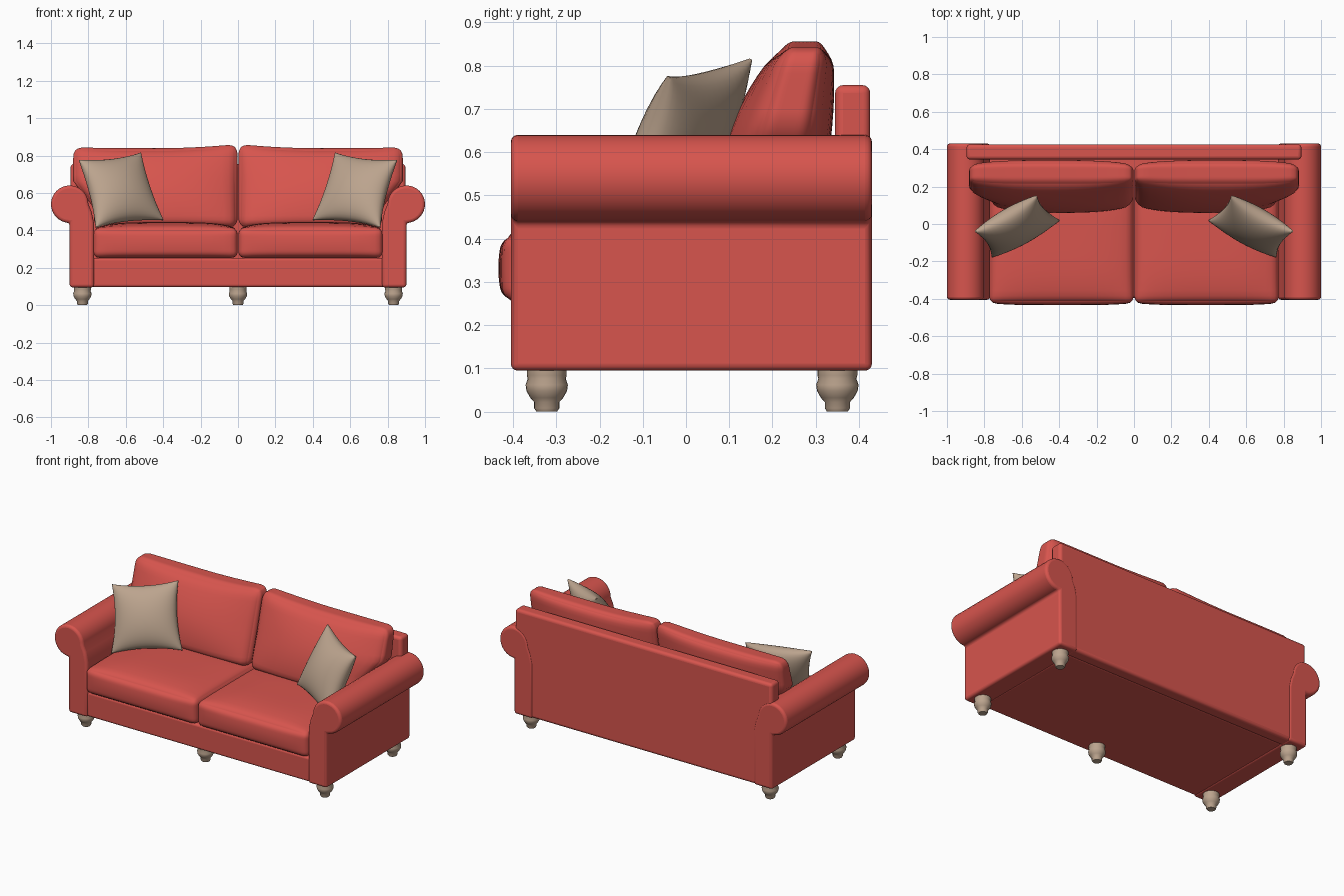
import bpy, bmesh, math
from mathutils import Vector

if "Cube" in bpy.data.objects:
    bpy.data.objects.remove(bpy.data.objects["Cube"])


def material(name, rgb):
    m = bpy.data.materials.new(name)
    m.diffuse_color = (*rgb, 1)
    m.use_nodes = True
    m.node_tree.nodes["Principled BSDF"].inputs["Base Color"].default_value = m.diffuse_color
    return m


RED = material("red fabric", (0.68, 0.09, 0.075))
TAN = material("tan", (0.50, 0.37, 0.27))


def finish(bm, name, mat, bevel=0, angle=40):
    bmesh.ops.recalc_face_normals(bm, faces=bm.faces[:])
    me = bpy.data.meshes.new(name)
    bm.to_mesh(me)
    bm.free()
    ob = bpy.data.objects.new(name, me)
    bpy.context.collection.objects.link(ob)
    me.materials.append(mat)
    if bevel:
        mod = ob.modifiers.new("bevel", 'BEVEL')
        mod.width, mod.segments = bevel, 4
        mod.limit_method, mod.angle_limit = 'ANGLE', math.radians(40)
    bpy.ops.object.select_all(action='DESELECT')
    ob.select_set(True)
    bpy.context.view_layer.objects.active = ob
    bpy.ops.object.shade_smooth_by_angle(angle=math.radians(angle))
    return ob


def box(name, lo, hi, bevel):
    bm = bmesh.new()
    bmesh.ops.create_cube(bm, size=1)
    for v in bm.verts:
        v.co = [l + (c + 0.5) * (h - l) for c, l, h in zip(v.co, lo, hi)]
    return finish(bm, name, RED, bevel)


def soft(name, mat, shape):
    """Subdivided cube, finer near its edges, mapped through shape(u, v, w)."""
    bm = bmesh.new()
    bmesh.ops.create_cube(bm, size=2)
    bmesh.ops.subdivide_edges(bm, edges=bm.edges[:], cuts=19, use_grid_fill=True)
    for vert in bm.verts:
        vert.co = shape(*[math.sin(c * math.pi / 2) for c in vert.co])
    return finish(bm, name, mat, angle=70)


def rounded(p, half, r):
    """Pull a point of a box surface onto the rounded box."""
    p = Vector([c * h for c, h in zip(p, half)])
    core = Vector([max(-(h - r), min(h - r, c)) for c, h in zip(p, half)])
    d = p - core
    return core + d.normalized() * r if d.length > 1e-6 else p


def seat_shape(side):
    def shape(u, v, w):
        p = rounded((u, v, w), (0.386, 0.34, 0.08), 0.035)
        crown = (1 - u ** 4) * (1 - v ** 4)
        p.z += 0.032 * crown * max(w, 0)
        if v < 0:
            p.y -= 0.012 * (1 - u ** 4) * (1 - w * w) * -v
        return (side * (p.x + 0.388), p.y - 0.082, p.z + 0.332)
    return shape


def back_cushion_shape(side):
    def shape(u, v, w):
        p = rounded((u, v, w), (0.439, 0.09, 0.215), 0.05)
        t = p.z / 0.215
        puff = (1 - u * u) * (1 - w * w)
        thick = (1 - 0.28 * t) * (1 - 0.25 * u ** 4)
        y = 0.225 + 0.05 * t + p.y * thick + v * puff * (0.045 if v < 0 else 0.02)
        # raised inner corner, slightly lifted outer corner
        z = 0.63 + p.z + max(w, 0) * (0.022 * max(-u, 0) ** 2 + 0.006 * max(u, 0) ** 3 - 0.006)
        x = p.x + 0.442
        # narrower where it sits between the arms
        x *= 1 - 0.125 * min(1, max(0, (0.66 - z) / 0.14))
        return (side * x, y, z)
    return shape


def pillow_shape(side):
    a, b = Vector((-0.85, -0.04, 0.775)), Vector((-0.52, 0.15, 0.815))
    c, d = Vector((-0.40, 0.02, 0.455)), Vector((-0.76, -0.175, 0.415))
    n = (b - a).cross(d - a).normalized()

    def shape(u, v, w):
        # edges curve inward between the pointed corners
        s = (u * (1 - 0.10 * (1 - v * v)) + 1) / 2
        t = (v * (1 - 0.10 * (1 - u * u)) + 1) / 2
        p = a.lerp(b, s).lerp(d.lerp(c, s), t)
        p += n * w * (0.004 + 0.08 * math.sqrt(max(0, (1 - u * u) * (1 - v * v))))
        return (-side * p.x, p.y, p.z)
    return shape


def arm(name, side):
    prof = [(0.90, 0.095), (0.77, 0.095), (0.77, 0.44), (0.783, 0.50)]
    for i in range(25):
        ang = math.radians(180 - i * 270 / 24)
        prof.append((0.90 + 0.1 * math.cos(ang), 0.54 + 0.1 * math.sin(ang)))
    bm = bmesh.new()
    face = bm.faces.new([bm.verts.new((side * x, -0.405, z)) for x, z in prof])
    ext = bmesh.ops.extrude_face_region(bm, geom=[face])["geom"]
    for v in ext:
        if isinstance(v, bmesh.types.BMVert):
            v.co.y = 0.43
    finish(bm, name, RED, 0.016)


def leg(name, x, y):
    # turned bun foot
    prof = [(0, 0), (0.024, 0), (0.029, 0.008), (0.029, 0.022), (0.038, 0.032),
            (0.047, 0.048), (0.049, 0.062), (0.044, 0.076), (0.046, 0.084), (0.046, 0.10), (0, 0.10)]
    bm = bmesh.new()
    vs = [bm.verts.new((r, 0, z)) for r, z in prof]
    es = [bm.edges.new(e) for e in zip(vs, vs[1:])]
    bmesh.ops.spin(bm, geom=vs + es, cent=(0, 0, 0), axis=(0, 0, 1),
                   angle=math.tau, steps=24, use_merge=True)
    bmesh.ops.remove_doubles(bm, verts=bm.verts[:], dist=1e-5)
    bmesh.ops.translate(bm, verts=bm.verts[:], vec=(x, y, 0))
    finish(bm, name, TAN, angle=50)


# Frame
box("base", (-0.78, -0.395, 0.097), (0.78, 0.36, 0.252), 0.014)
box("back_panel", (-0.895, 0.345, 0.097), (0.895, 0.426, 0.755), 0.018)

# Paired parts
for side, label in ((-1, "left"), (1, "right")):
    arm(label + "_arm", side)
    soft(label + "_seat_cushion", RED, seat_shape(side))
    soft(label + "_back_cushion", RED, back_cushion_shape(side))
    soft(label + "_throw_pillow", TAN, pillow_shape(side))
    leg(label + "_front_leg", side * 0.832, -0.322)
    leg(label + "_back_leg", side * 0.832, 0.35)
leg("middle_front_leg", 0, -0.322)
